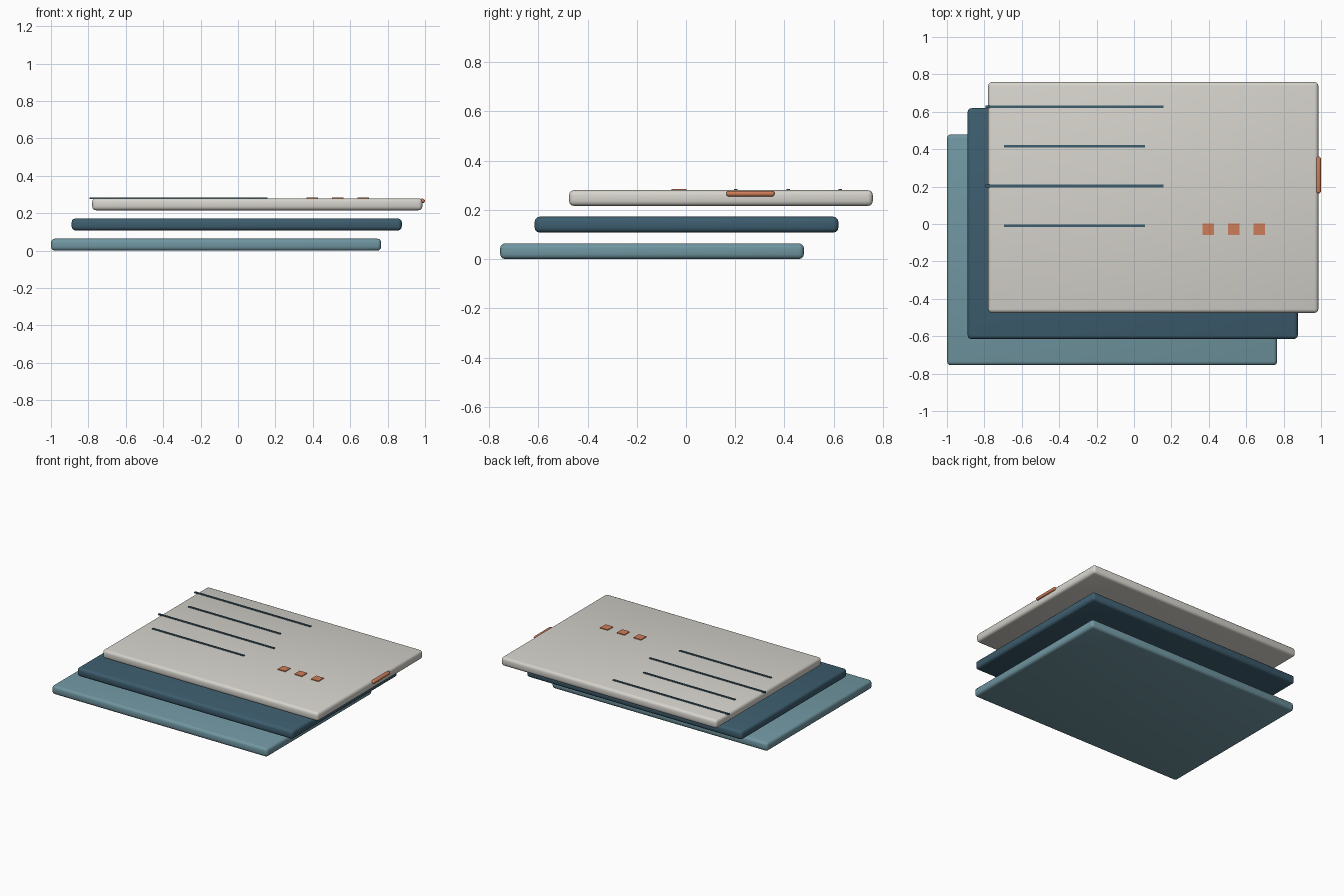
import bpy
import bmesh

cube = bpy.data.objects.get("Cube")
if cube:
    bpy.data.objects.remove(cube, do_unlink=True)


def srgb(c):
    c /= 255
    return c / 12.92 if c < 0.04045 else ((c + 0.055) / 1.055) ** 2.4


def material(name, r, g, b):
    mat = bpy.data.materials.new(name)
    mat.use_nodes = True
    colour = (srgb(r), srgb(g), srgb(b), 1)
    mat.diffuse_color = colour
    bsdf = mat.node_tree.nodes["Principled BSDF"]
    bsdf.inputs["Base Color"].default_value = colour
    bsdf.inputs["Roughness"].default_value = 0.6
    return mat


def box(name, centre, size, mat, bevel=0, segments=3):
    """Box given by centre and size, with optional rounded edges."""
    bm = bmesh.new()
    bmesh.ops.create_cube(bm, size=1)
    bmesh.ops.scale(bm, vec=size, verts=bm.verts)
    mesh = bpy.data.meshes.new(name)
    bm.to_mesh(mesh)
    bm.free()
    mesh.materials.append(mat)
    obj = bpy.data.objects.new(name, mesh)
    obj.location = centre
    bpy.context.collection.objects.link(obj)
    if bevel:
        mod = obj.modifiers.new("rounded_edges", "BEVEL")
        mod.width = bevel
        mod.segments = segments
        bpy.ops.object.select_all(action="DESELECT")
        obj.select_set(True)
        bpy.context.view_layer.objects.active = obj
        bpy.ops.object.modifier_apply(modifier=mod.name)
        bpy.ops.object.shade_smooth_by_angle()
    return obj


light_teal = material("light_teal", 112, 150, 161)
dark_teal = material("dark_teal", 61, 93, 110)
off_white = material("warm_off_white", 214, 211, 204)
orange = material("orange", 207, 125, 88)

# Three staggered cards, each shifted back and to the left of the one below
cards = [("bottom_card", light_teal), ("middle_card", dark_teal), ("top_card", off_white)]
for i, (name, mat) in enumerate(cards):
    box(name, (-0.117 + 0.11 * i, -0.138 + 0.14 * i, 0.032 + 0.108 * i),
        (1.765, 1.234, 0.064), mat, 0.02)

# Ruled lines, alternately long and short
for i in range(4):
    long_line = i % 2 == 0
    box(f"ruled_line_{i + 1}", (-0.318, 0.627 - 0.212 * i, 0.281),
        (0.95 if long_line else 0.752, 0.014, 0.009), dark_teal)

# Row of square markers
for i in range(3):
    box(f"square_marker_{i + 1}", (0.397 + 0.136 * i, -0.028, 0.281),
        (0.062, 0.062, 0.009), orange)

# Rounded tab on the left edge of the top card
box("edge_tab", (0.985, 0.262, 0.266), (0.028, 0.196, 0.023), orange, 0.01)
